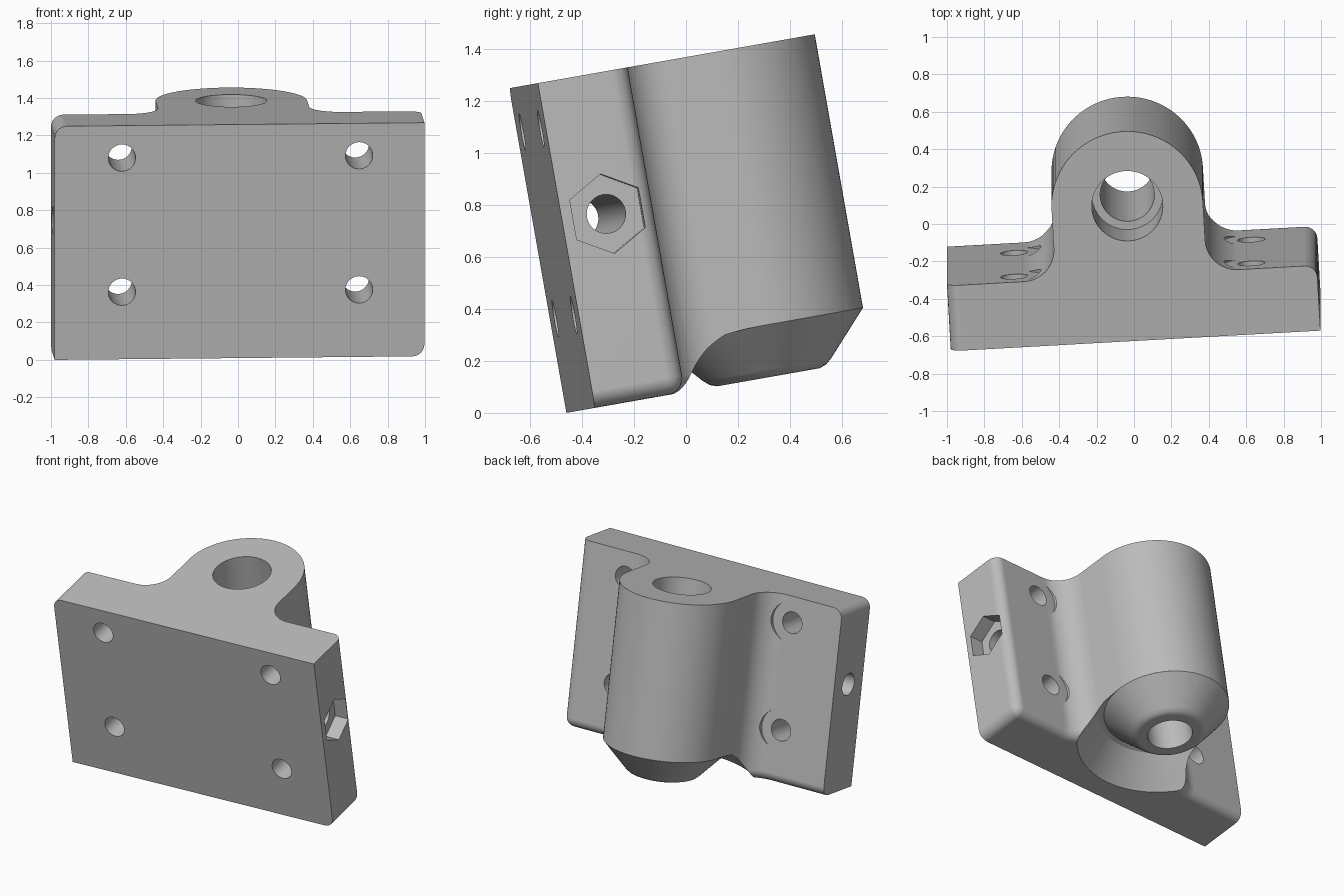
import bpy, bmesh
from math import sin, cos, pi, radians
from mathutils import Matrix, Vector

if "Cube" in bpy.data.objects:
    bpy.data.objects.remove(bpy.data.objects["Cube"], do_unlink=True)

# Main sizes, in the bracket's own upright frame
W, H, D = 1.98, 1.268, 0.355        # plate width, height, thickness
CX, CY, R = W / 2 - 0.003, 0.734, 0.405   # boss centre and radius
FILLET, EDGE = 0.17, 0.065
GROOVE = 0.2

grey = bpy.data.materials.new("plain_grey")
grey.use_nodes = True
grey.diffuse_color = (0.5, 0.5, 0.5, 1)
grey.node_tree.nodes["Principled BSDF"].inputs["Base Color"].default_value = (0.5, 0.5, 0.5, 1)


def make_object(name, bm):
    bmesh.ops.recalc_face_normals(bm, faces=bm.faces)
    mesh = bpy.data.meshes.new(name)
    bm.to_mesh(mesh)
    bm.free()
    mesh.materials.append(grey)
    obj = bpy.data.objects.new(name, mesh)
    bpy.context.collection.objects.link(obj)
    return obj


def arc(cx, cy, r, start, end, steps):
    angles = [radians(start + (end - start) * i / steps) for i in range(steps + 1)]
    return [(cx + r * cos(a), cy + r * sin(a)) for a in angles]


def cylinder(name, centre, axis, r, length, sides=48):
    """Cylinder that starts at centre and runs along axis."""
    bm = bmesh.new()
    turn = Vector((0, 0, 1)).rotation_difference(Vector(axis)).to_matrix().to_4x4()
    place = Matrix.Translation(centre) @ turn @ Matrix.Translation((0, 0, length / 2))
    bmesh.ops.create_cone(bm, cap_ends=True, segments=sides, radius1=r, radius2=r,
                          depth=length, matrix=place)
    return make_object(name, bm)


# Plan outline: plate, fillets and round boss, extruded upward
outline = [(0, 0), (W, 0), (W, D)]
outline += arc(CX + R + FILLET, D + FILLET, FILLET, 270, 180, 12)
outline += arc(CX, CY, R, 0, 180, 48)
outline += arc(CX - R - FILLET, D + FILLET, FILLET, 0, -90, 12)
outline += [(0, D)]
bm = bmesh.new()
base = bm.faces.new([bm.verts.new((x, y, 0)) for x, y in outline])
top = bmesh.ops.extrude_face_region(bm, geom=[base])
bmesh.ops.translate(bm, vec=(0, 0, H),
                    verts=[v for v in top["geom"] if isinstance(v, bmesh.types.BMVert)])
bmesh.ops.recalc_face_normals(bm, faces=bm.faces)


def is_rounded(edge):
    a, b = (v.co for v in edge.verts)
    low = max(a.z, b.z) < 0.001
    right = min(a.x, b.x) > W - 0.001
    left = max(a.x, b.x) < 0.001
    high = min(a.z, b.z) > H - 0.001
    back = min(a.y, b.y) > D - 0.001
    return (low and back) or (right and low) or (right and back) or (left and high)


bmesh.ops.bevel(bm, geom=[e for e in bm.edges if is_rounded(e)], offset=EDGE,
                offset_type='OFFSET', segments=6, profile=0.5, affect='EDGES')
bracket = make_object("mounting_bracket", bm)

cutters = []
# Ring groove that tapers the bottom of the boss
section = [(0.18, -0.05), (0.2, 0), (0.228, 0.01), (0.251, 0.03), (R, GROOVE),
           (R + 0.03, GROOVE - 0.01), (0.6, 0), (0.65, -0.05)]
bm = bmesh.new()
steps = 72
rings = []
for i in range(steps):
    a = 2 * pi * i / steps
    rings.append([bm.verts.new((CX + r * cos(a), CY + r * sin(a), z)) for r, z in section])
for i in range(steps):
    one, two = rings[i], rings[(i + 1) % steps]
    for j in range(len(section)):
        k = (j + 1) % len(section)
        bm.faces.new((one[j], two[j], two[k], one[k]))
cutters.append(make_object("ring_groove_cutter", bm))

# Stepped bore through the boss
cutters.append(cylinder("bore_cutter", (CX, CY, -0.1), (0, 0, 1), 0.145, H, 64))
cutters.append(cylinder("counterbore_cutter", (CX, CY, H - 0.35), (0, 0, 1), 0.19, 0.5, 64))

# Four screw holes with spot faces at the back
for x in (0.36, 1.63):
    for z in (0.365, 1.093):
        cutters.append(cylinder("screw_cutter", (x, -0.1, z), (0, 1, 0), 0.073, 0.6, 32))
        cutters.append(cylinder("spot_face_cutter", (x, D + 0.001, z), (0, 1, 0), 0.145, 0.4))

# Cross hole along the plate with a hexagonal nut pocket
cutters.append(cylinder("cross_hole_cutter", (-0.1, D / 2, 0.727), (1, 0, 0), 0.075, W + 0.2, 32))
nut = []
bm = bmesh.new()
for x in (W - 0.1, W + 0.1):
    nut.append([bm.verts.new((x, D / 2 + 0.155 * sin(i * pi / 3), 0.727 + 0.155 * cos(i * pi / 3)))
                for i in range(6)])
for ring in nut:
    bm.faces.new(ring)
for i in range(6):
    j = (i + 1) % 6
    bm.faces.new((nut[0][i], nut[0][j], nut[1][j], nut[1][i]))
cutters.append(make_object("nut_pocket_cutter", bm))

# Apply the cuts
bpy.ops.object.select_all(action='DESELECT')
bracket.select_set(True)
bpy.context.view_layer.objects.active = bracket
for cutter in cutters:
    cutter.hide_render = True
    mod = bracket.modifiers.new("cut", 'BOOLEAN')
    mod.operation = 'DIFFERENCE'
    mod.solver = 'EXACT'
    mod.object = cutter
    bpy.ops.object.modifier_apply(modifier=mod.name)
for cutter in cutters:
    bpy.data.objects.remove(cutter, do_unlink=True)

# Smooth shading, then the tilted stance
bpy.ops.object.shade_smooth_by_angle(angle=radians(28))
weighted = bracket.modifiers.new("weighted_normals", 'WEIGHTED_NORMAL')
weighted.keep_sharp = True
bracket.matrix_world = (Matrix.Translation((-0.98, -0.46, 0))
                        @ Matrix.Rotation(radians(10), 4, 'X')
                        @ Matrix.Rotation(radians(3.24), 4, 'Z'))
